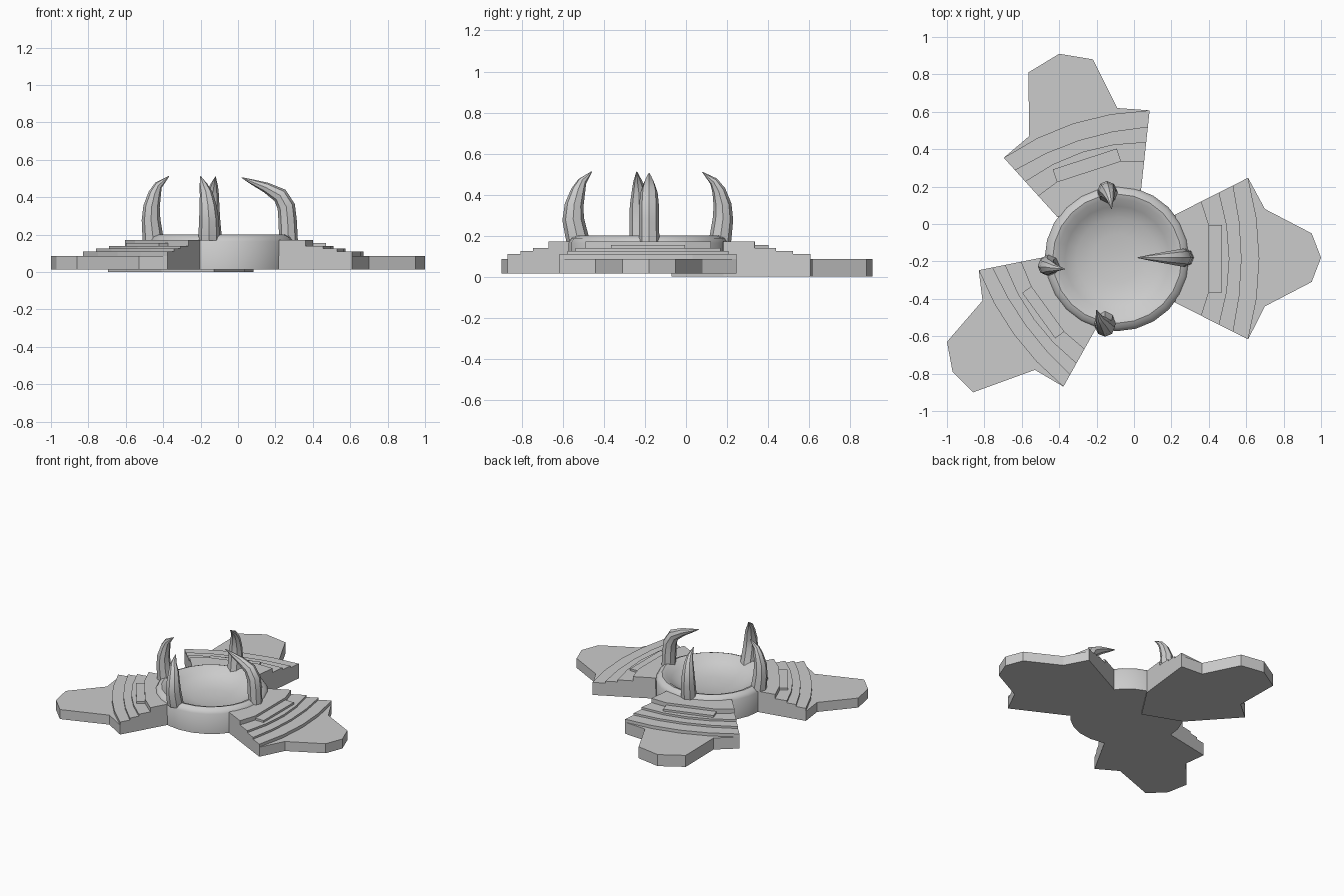
import bpy, bmesh, math
from mathutils import Vector

if "Cube" in bpy.data.objects:
    bpy.data.objects.remove(bpy.data.objects["Cube"])

CX, CY = -0.09, -0.185


def finish(name, bm, smooth=False):
    bmesh.ops.remove_doubles(bm, verts=bm.verts[:], dist=1e-5)
    bmesh.ops.recalc_face_normals(bm, faces=bm.faces[:])
    me = bpy.data.meshes.new(name)
    bm.to_mesh(me)
    bm.free()
    ob = bpy.data.objects.new(name, me)
    bpy.context.collection.objects.link(ob)
    if smooth:
        bpy.ops.object.select_all(action='DESELECT')
        bpy.context.view_layer.objects.active = ob
        ob.select_set(True)
        bpy.ops.object.shade_smooth_by_angle(angle=math.radians(40))
    return ob


def prism(name, pts, z0, z1):
    bm = bmesh.new()
    lo = [bm.verts.new((x, y, z0)) for x, y in pts]
    hi = [bm.verts.new((x, y, z1)) for x, y in pts]
    n = len(pts)
    bm.faces.new(lo[::-1])
    bm.faces.new(hi)
    for i in range(n):
        bm.faces.new((lo[i], lo[(i + 1) % n], hi[(i + 1) % n], hi[i]))
    return finish(name, bm)


def loft(name, rings, smooth=True):
    bm = bmesh.new()
    vs = [[bm.verts.new(p) for p in r] for r in rings]
    n = len(rings[0])
    for a, b in zip(vs, vs[1:]):
        for i in range(n):
            j = (i + 1) % n
            bm.faces.new((a[i], a[j], b[j], b[i]))
    bm.faces.new(vs[0][::-1])
    bm.faces.new(vs[-1])
    return finish(name, bm, smooth)


# Round basin with raised rim
profile = [(.388, .015), (.388, .165), (.372, .188), (.345, .2), (.32, .192),
           (.28, .16), (.22, .13), (.13, .113), (.03, .107)]
N = 24
loft("basin", [[(CX + r * math.cos(2 * math.pi * i / N), CY + r * math.sin(2 * math.pi * i / N), z)
                for i in range(N)] for r, z in profile])

# Stepped arms: name, angle, corner (u, v), underside, end-lobe outline
arms = [
    ("right", 0, .70, .432, .015,
     [(.70, -.44), (.95, -.31), (1.0, -.18), (.95, -.05), (.70, .08)]),
    ("back", 108, .70, .41, 0,
     [(-.09, .62), (-.22, .88), (-.40, .91), (-.565, .81), (-.56, .47)]),
    ("left", 216, .635, .385, .015,
     [(-.81, -.41), (-1.0, -.63), (-.97, -.79), (-.86, -.90), (-.53, -.78)]),
]
# Step: edge distance, middle distance, bottom, top
steps = [(.70, .76, .085, .11), (.62, .665, .11, .125),
         (.545, .60, .125, .14), (.45, .49, .14, .172)]
IU, IV = .31, .235

for name, deg, cu, cv, z0, lobe in arms:
    a = math.radians(deg)

    def world(u, v):
        return (CX + u * math.cos(a) - v * math.sin(a), CY + u * math.sin(a) + v * math.cos(a))

    s = (cu - IU) / .39
    base = [world(.12, 0), world(IU, -IV), world(cu, -cv)] + lobe + [world(cu, cv), world(IU, IV)]
    prism(name + "_arm_base", base, z0, .087)
    for k, (ue, um, zb, zt) in enumerate(steps):
        t = (ue - IU) / .39
        e = IU + t * (cu - IU)
        w = IV + t * (cv - IV)
        m = IU + (um - IU) * s
        q = m - (m - e) * .25
        h = w * .5
        if k == 3:
            q, h = m, .18 * s
        pts = [(IU, -IV), (e, -w), (q, -h), (m, 0), (q, h), (e, w), (IU, IV), (.33, 0)]
        prism(f"{name}_step_{k + 1}", [world(*p) for p in pts], zb, zt)
    # Small tread in front of the top step
    f0, f1, h = IU + .14 * s, IU + .25 * s, .18 * s
    prism(name + "_tread", [world(f0, -h), world(f1, -h), world(f1, h), world(f0, h)], .135, .155)


# Curved horns, each a path of (x, y, z, radius)
def horn(name, path, n=8):
    P = [Vector(p[:3]) for p in path]
    rings = []
    for i, p in enumerate(P):
        d = (P[min(i + 1, len(P) - 1)] - P[max(i - 1, 0)]).normalized()
        if i == 0:
            d = Vector((0, 0, 1))
        x = Vector((0, 1, 0)) if abs(d.y) < .7 else Vector((1, 0, 0))
        x = (x - d * x.dot(d)).normalized()
        y = d.cross(x)
        r = path[i][3]
        rings.append([p + r * (math.cos(2 * math.pi * k / n) * x + math.sin(2 * math.pi * k / n) * y)
                      for k in range(n)])
    loft(name, rings)


horn("right_horn", [(.27, -.18, .17, .05), (.265, -.18, .28, .049), (.258, -.18, .35, .048),
                    (.225, -.18, .41, .042), (.15, -.18, .452, .028), (.08, -.18, .48, .015),
                    (.02, -.18, .505, .002)])
horn("left_horn", [(-.453, -.22, .17, .057), (-.465, -.225, .28, .05), (-.462, -.23, .35, .044),
                   (-.445, -.23, .42, .034), (-.425, -.235, .465, .022), (-.37, -.24, .512, .002)])
horn("front_horn", [(-.155, -.525, .17, .058), (-.155, -.55, .28, .053), (-.16, -.545, .35, .046),
                    (-.17, -.525, .42, .035), (-.185, -.505, .465, .022), (-.20, -.46, .512, .002)])
horn("back_horn", [(-.14, .165, .17, .055), (-.145, .18, .28, .05), (-.143, .178, .35, .044),
                   (-.135, .16, .42, .033), (-.128, .135, .465, .021), (-.12, .08, .51, .002)])
